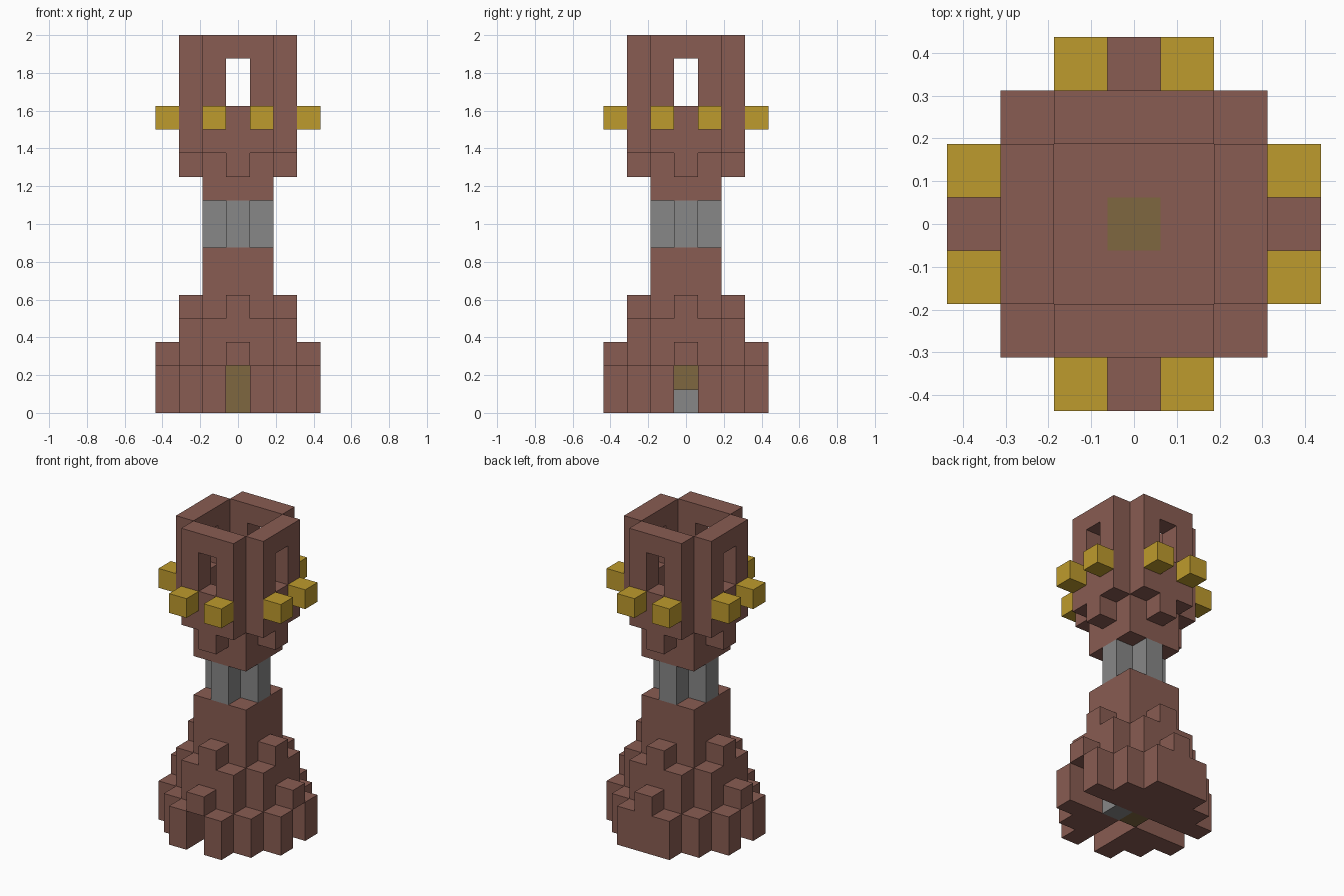
import bpy
import bmesh
from mathutils import Vector

if "Cube" in bpy.data.objects:
    bpy.data.objects.remove(bpy.data.objects["Cube"])

CELL = 0.125  # side of one building block
SIDES = [Vector(v) for v in ((1, 0, 0), (-1, 0, 0), (0, 1, 0), (0, -1, 0), (0, 0, 1), (0, 0, -1))]


def make_material(name, rgb):
    mat = bpy.data.materials.new(name)
    linear = [((c / 255 + 0.055) / 1.055) ** 2.4 for c in rgb]
    mat.diffuse_color = (*linear, 1)
    mat.use_nodes = True
    mat.node_tree.nodes["Principled BSDF"].inputs["Base Color"].default_value = (*linear, 1)
    return mat


brown = make_material("brown clay", (137, 92, 82))
gold = make_material("gold", (190, 155, 45))
grey = make_material("grey stone", (135, 135, 135))
olive = make_material("olive", (127, 103, 64))


def square(r):
    return {(x, y) for x in range(-r, r + 1) for y in range(-r, r + 1)}


def tips(r, offsets=(0,)):
    """Blocks at distance r on all four sides, shifted sideways by each offset."""
    return {p for o in offsets for p in ((r, o), (-r, o), (o, r), (o, -r))}


def layers(plan, low, high):
    return {(x, y, z) for x, y in plan for z in range(low, high)}


def build(name, cells, mat):
    """Make one mesh from the outer faces of a set of blocks."""
    bm = bmesh.new()
    for cell in cells:
        centre = Vector(cell) + Vector((0, 0, 0.5))
        for n in SIDES:
            if tuple(int(c) for c in Vector(cell) + n) in cells:
                continue
            u = Vector((n.y, n.z, n.x))
            v = n.cross(u)
            corners = [centre + (n + a * u + b * v) / 2
                       for a, b in ((-1, -1), (1, -1), (1, 1), (-1, 1))]
            bm.faces.new([bm.verts.new(c * CELL) for c in corners])
    bmesh.ops.remove_doubles(bm, verts=bm.verts, dist=0.001)
    mesh = bpy.data.meshes.new(name)
    bm.to_mesh(mesh)
    bm.free()
    mesh.materials.append(mat)
    obj = bpy.data.objects.new(name, mesh)
    bpy.context.collection.objects.link(obj)


plus = square(1) | tips(2)
rounded = square(1) | tips(2, (-1, 0, 1))

# Stepped foot, with passages from the front and both sides
foot = layers(square(2) | tips(3, (-1, 0, 1)), 0, 2)
passage = {(x, 0) for x in range(-3, 4)} | {(0, -y) for y in range(4)}
foot -= layers(passage, 0, 2)
foot |= layers(rounded | tips(3), 2, 3) | layers(rounded, 3, 4)
foot |= layers(plus, 4, 5) | layers(square(1), 5, 7)
build("stepped_foot", foot, brown)

# Core inside the foot
build("foot_core", layers({(0, 0)}, 0, 2), olive)
build("foot_core_block", layers({(1, 0)}, 0, 1), grey)

# Cross-shaped neck
build("neck", layers({(0, 0)} | tips(1), 7, 9), grey)

# Hollow head with a window on each side
head = layers(square(1), 9, 10) | layers(plus, 10, 11)
head |= layers(rounded - square(1), 11, 16)
head -= layers(tips(2), 13, 15)
head -= layers({(0, 0)}, 10, 11)
build("head", head, brown)
build("head_floor_centre", layers({(0, 0)}, 10, 11), olive)

# Gold studs around the head
build("gold_studs", layers(tips(3, (-1, 1)), 12, 13), gold)
